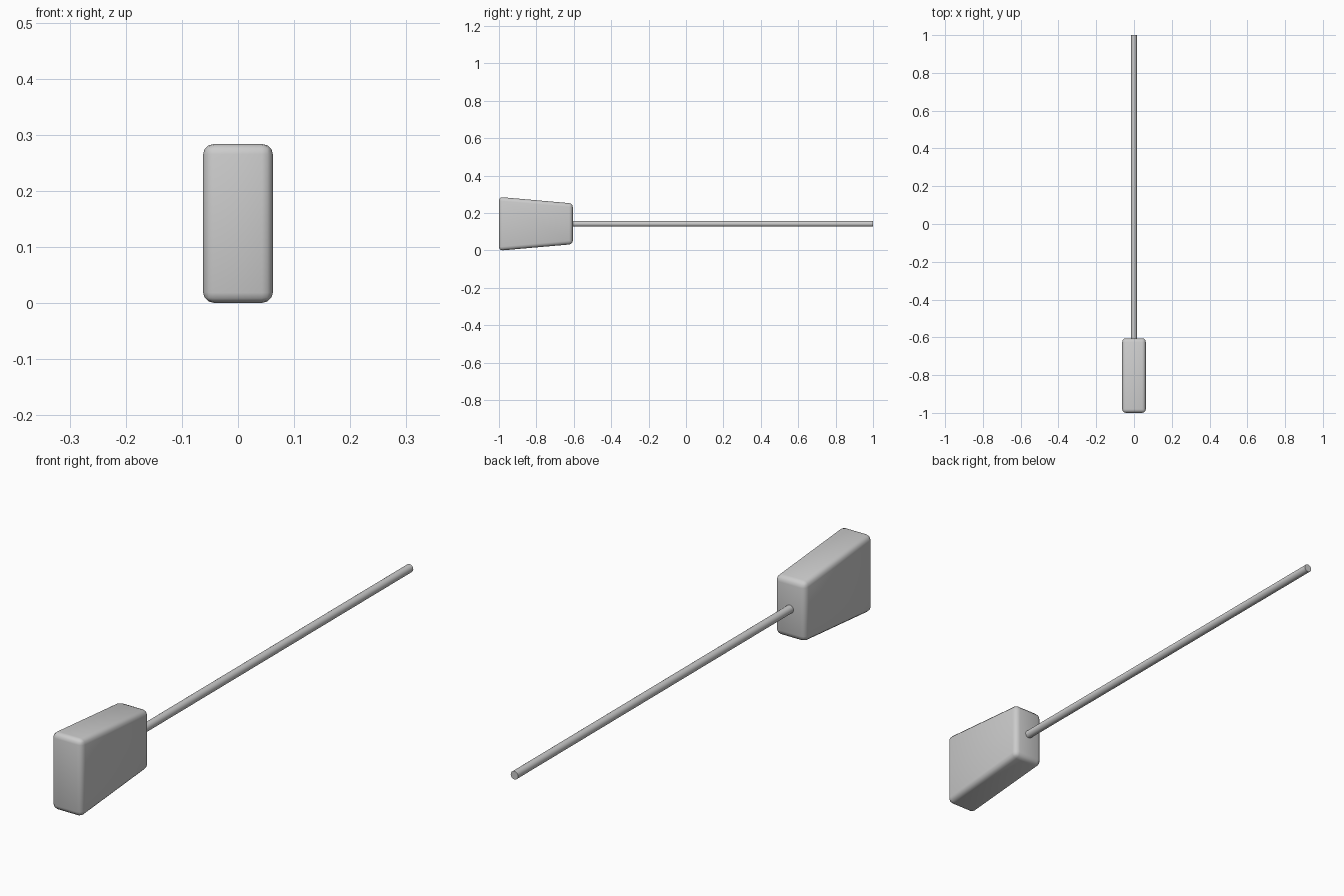
import bpy, bmesh, math

if "Cube" in bpy.data.objects:
    bpy.data.objects.remove(bpy.data.objects["Cube"])

ZC = 0.142  # height of the common axis

# Head: block tapering in height toward the handle, with rounded edges
bm = bmesh.new()
bmesh.ops.create_cube(bm, size=2)
for v in bm.verts:
    front = v.co.y < 0
    half_h = 0.1435 if front else 0.109
    v.co = (v.co.x * 0.0625, -1.0 if front else -0.605, ZC + v.co.z * half_h)
mesh = bpy.data.meshes.new("mallet_head")
bm.to_mesh(mesh)
bm.free()
head = bpy.data.objects.new("mallet_head", mesh)
bpy.context.collection.objects.link(head)
bevel = head.modifiers.new("rounded_edges", 'BEVEL')
bevel.width = 0.02
bevel.segments = 3
bevel.limit_method = 'NONE'
bpy.context.view_layer.objects.active = head
head.select_set(True)
bpy.ops.object.modifier_apply(modifier=bevel.name)
bpy.ops.object.shade_smooth_by_angle(angle=math.radians(35))

# Handle: long thin rod set into the head
y0, y1 = -0.62, 1.0
bpy.ops.mesh.primitive_cylinder_add(vertices=24, radius=0.015, depth=y1 - y0,
                                    location=(0, (y0 + y1) / 2, ZC),
                                    rotation=(math.pi / 2, 0, 0))
handle = bpy.context.object
handle.name = "handle"
bpy.ops.object.shade_smooth_by_angle(angle=math.radians(35))
